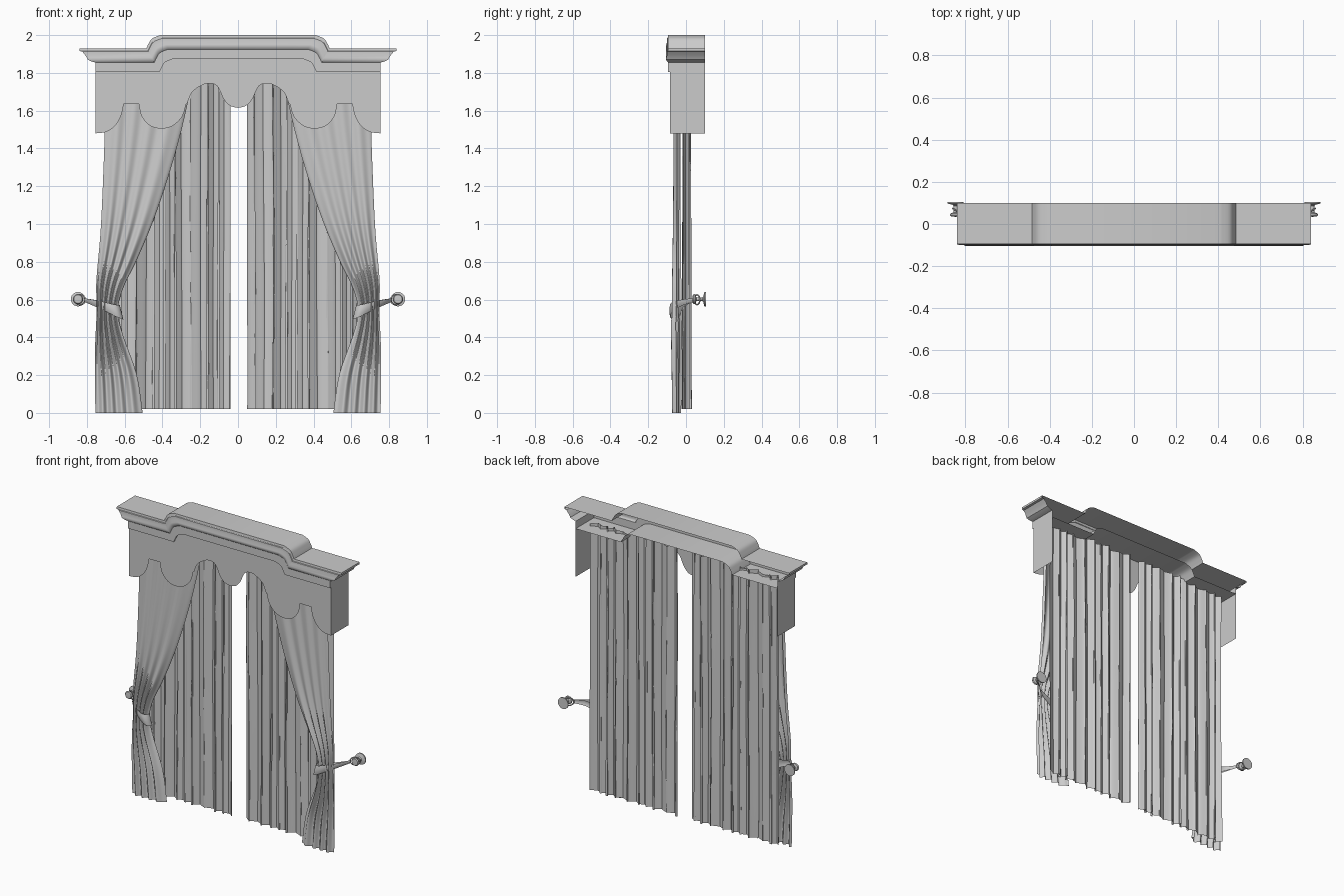
import bpy, bmesh, math
from mathutils import Vector

cube = bpy.data.objects.get("Cube")
if cube:
    bpy.data.objects.remove(cube, do_unlink=True)

grey = bpy.data.materials.new("plain_grey")
grey.use_nodes = True
colour = (0.6, 0.6, 0.6, 1)
grey.diffuse_color = colour
grey.node_tree.nodes["Principled BSDF"].inputs["Base Color"].default_value = colour


def finish(name, bm, angle=40):
    bmesh.ops.remove_doubles(bm, verts=bm.verts, dist=0.0002)
    bmesh.ops.recalc_face_normals(bm, faces=bm.faces)
    mesh = bpy.data.meshes.new(name)
    bm.to_mesh(mesh)
    bm.free()
    obj = bpy.data.objects.new(name, mesh)
    bpy.context.collection.objects.link(obj)
    mesh.materials.append(grey)
    bpy.ops.object.select_all(action="DESELECT")
    obj.select_set(True)
    bpy.context.view_layer.objects.active = obj
    bpy.ops.object.shade_smooth_by_angle(angle=math.radians(angle))
    return obj


def loft(name, rows, angle=40):
    """Skin a sheet through rows of equally many points."""
    bm = bmesh.new()
    grid = [[bm.verts.new(p) for p in row] for row in rows]
    for a, b in zip(grid, grid[1:]):
        for i in range(len(a) - 1):
            bm.faces.new((a[i], a[i + 1], b[i + 1], b[i]))
    return finish(name, bm, angle)


def spline(points, steps=5):
    """Smooth curve through the given points."""
    pts = [Vector(p) for p in points]
    pts = [pts[0]] + pts + [pts[-1]]
    out = []
    for a, b, c, d in zip(pts, pts[1:], pts[2:], pts[3:]):
        for k in range(steps):
            t = k / steps
            out.append(0.5 * (2 * b + (c - a) * t + (2 * a - 5 * b + 4 * c - d) * t ** 2
                              + (3 * b - a - 3 * c + d) * t ** 3))
    return out + [pts[-1]]


def interp(table, z):
    """Smoothly interpolated value from (z, value) pairs, z falling."""
    for (z0, v0), (z1, v1) in zip(table, table[1:]):
        if z >= z1:
            return v0 + (v1 - v0) * (z0 - z) / (z0 - z1)
    return table[-1][1]


BACK, HALF = 0.1, 0.755

# Cornice: moulding profile swept over a raised centre, open at the back
step = spline([(0.415, 0), (0.405, 0.022), (0.385, 0.052), (0.34, 0.07)], 4)


def cornice_line(height, out):
    half = [(HALF + out, 0)] + [(p[0] + 0.56 * height, p[1]) for p in step]
    both = [(-x, s) for x, s in half] + [(x, s) for x, s in reversed(half)]
    return [(x, 1.805 + height + s) for x, s in both]


profile = [(0, 0, BACK), (0, 0, -0.095), (0.05, 0, -0.095), (0.055, 0.02, -0.1),
           (0.065, 0.04, -0.105), (0.075, 0.045, -0.105), (0.09, 0.055, -0.1),
           (0.108, 0.07, -0.1), (0.111, 0.085, -0.097), (0.125, 0.085, -0.095),
           (0.125, 0.085, BACK)]
rows = []
for height, out, y in profile:
    line = cornice_line(height, out)
    row = [(x, y, z) for x, z in line]
    rows.append([(line[0][0], BACK, line[0][1])] + row + [(line[-1][0], BACK, line[-1][1])])
loft("cornice", rows, 30)

# Valance: scalloped front panel with plain returns
half = (spline([(0, 1.615), (0.04, 1.625), (0.075, 1.66), (0.11, 1.73), (0.155, 1.745),
                (0.2, 1.73), (0.245, 1.695), (0.27, 1.635)], 4)
        + spline([(0.275, 1.635), (0.295, 1.57), (0.345, 1.52), (0.405, 1.505),
                  (0.465, 1.52), (0.51, 1.57), (0.525, 1.635)], 4)
        + spline([(0.605, 1.635), (0.62, 1.57), (0.655, 1.515), (0.7, 1.487), (HALF, 1.48)], 4))
scallop = [(-p[0], p[1]) for p in reversed(half[1:])] + [(p[0], p[1]) for p in half]
bm = bmesh.new()
outline = scallop + list(reversed(cornice_line(0, 0)))
bm.faces.new([bm.verts.new((x, -0.085, z)) for x, z in outline])
for s in (-1, 1):
    bm.faces.new([bm.verts.new((s * HALF, y, z)) for y, z in
                  ((-0.085, 1.48), (BACK, 1.48), (BACK, 1.805), (-0.085, 1.805))])
finish("valance", bm, 20)

# Edges of the tied drape, as (height, x)
inner = [(p[0], p[1]) for p in spline([
    (1.8, 0.235), (1.6, 0.275), (1.4, 0.325), (1.2, 0.385), (1, 0.455), (0.8, 0.54),
    (0.68, 0.6), (0.58, 0.632), (0.5, 0.632), (0.4, 0.605), (0.2, 0.535), (0, 0.505)])]
outer = [(p[0], p[1]) for p in spline([
    (1.8, 0.7), (1.5, 0.705), (1, 0.725), (0.7, 0.75), (0.55, 0.748), (0.3, 0.758), (0, 0.755)])]


def tied_drape(name, s):
    rows = []
    for k in range(61):
        z = 1.8 * (1 - k / 60)
        x0, x1 = interp(inner, z), interp(outer, z)
        gather = math.exp(-((z - 0.54) / 0.4) ** 2)
        depth = 0.005 + 0.008 * gather + (0.005 if z < 0.5 else 0)
        row = []
        for i in range(73):
            t = i / 72
            wave = math.sin(2 * math.pi * (4.5 * t ** 1.2 + 0.1))
            edge = 0.018 * (math.exp(-t * 25) + math.exp(-(1 - t) * 25))
            row.append((s * (x0 + (x1 - x0) * t), -0.062 + depth * wave + edge, z))
        # Hem turned back along both edges
        first, last = row[0], row[-1]
        row.insert(0, (first[0] + s * 0.012, first[1] + 0.012, z))
        row.append((last[0] - s * 0.012, last[1] + 0.012, z))
        rows.append(row)
    loft(name, rows, 60)


def hanging_curtain(name, s):
    rows = []
    for k in range(25):
        f = k / 24
        row = []
        for i in range(181):
            t = i / 180
            phase = 2 * math.pi * (9 * t + 0.22 * math.sin(14 * t + s) + 0.03 * math.sin(5 * f + 9 * t))
            size = 0.75 + 0.25 * math.sin(23 * t + 2 * s)
            swell = 0.8 + 0.2 * f
            x = 0.05 + 0.645 * t + 0.014 * math.sin(2 * phase) * swell
            y = 0.004 + 0.027 * size * swell * math.sin(phase)
            z = 1.825 - 1.805 * f + 0.006 * math.sin(phase * 0.5) * (1 - f)
            row.append((s * x, y, z))
        rows.append(row)
    loft(name, rows, 60)


def tieback(name, s):
    # Band running round the gathered cloth, widest at the inner edge
    path = spline([(0.815, 0.03, 0.597), (0.765, -0.03, 0.582), (0.7, -0.075, 0.56),
                   (0.65, -0.088, 0.541), (0.622, -0.072, 0.534), (0.622, -0.045, 0.534),
                   (0.68, -0.032, 0.552), (0.755, -0.015, 0.58), (0.815, 0.035, 0.597)])
    rows = []
    for side in range(5):
        v = side / 2 - 1
        row = []
        for p in path:
            wide = 0.01 + 0.027 * (0.815 - p.x) / 0.19
            row.append((s * (p.x + 0.25 * v * wide), p.y + 0.004 * v * v, p.z + v * wide))
        rows.append(row)
    loft(name, rows, 60)


def revolve(name, s, x, z, outline):
    rows = []
    for y, r in outline:
        rows.append([(s * (x + r * math.cos(a * math.pi / 12)), y, z + r * math.sin(a * math.pi / 12))
                     for a in range(25)])
    loft(name, rows, 35)


for side, s in (("left", 1), ("right", -1)):
    hanging_curtain(side + "_back_curtain", s)
    tied_drape(side + "_tied_drape", s)
    tieback(side + "_tieback_band", s)
    # Wall hook: plate, stem and end knob
    revolve(side + "_wall_hook", s, 0.847, 0.602,
            [(0.105, 0), (0.105, 0.038), (0.097, 0.038), (0.091, 0.014), (0.085, 0.009),
             (0.055, 0.009), (0.05, 0.024), (0.043, 0.027), (0.036, 0.022), (0.034, 0)])
    # Ring joining the band to the hook
    ring = []
    for a in range(25):
        u = a * math.pi / 12
        ring.append([(s * (0.835 + (0.026 + 0.004 * math.cos(v)) * math.cos(u)),
                      0.058 - 0.6 * 0.026 * math.cos(u) * -1 + 0.004 * math.sin(v),
                      0.599 + (0.026 + 0.004 * math.cos(v)) * math.sin(u))
                     for v in [b * math.pi / 4 for b in range(9)]])
    loft(side + "_tieback_ring", ring, 60)
